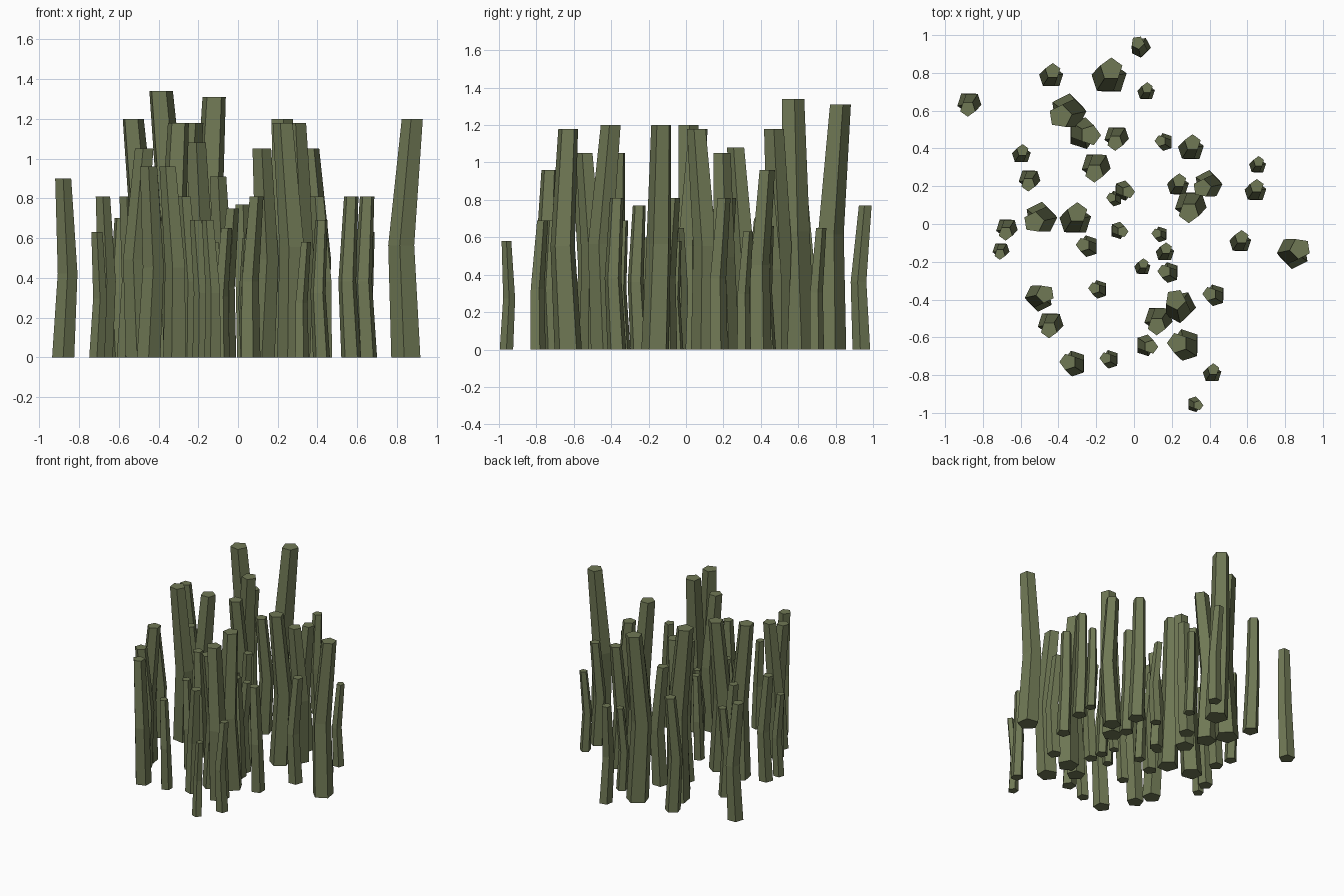
import bpy
import bmesh
import math
from mathutils import Matrix, Vector

default_cube = bpy.data.objects.get("Cube")
if default_cube:
    bpy.data.objects.remove(default_cube, do_unlink=True)

SIDES = 5
LEAN = 0.037        # sideways shift of the tip, per unit of height
KINK = 0.025        # sideways shift of the middle joint
COMPASS = ["east", "northeast", "north", "northwest",
           "west", "southwest", "south", "southeast"]


def make_material(name, colour):
    material = bpy.data.materials.new(name)
    material.use_nodes = True
    material.diffuse_color = colour
    shader = material.node_tree.nodes["Principled BSDF"]
    shader.inputs["Base Color"].default_value = colour
    return material


def make_stalk_mesh(material):
    """Closed five-sided stalk of unit height with one kink, leaning along +x."""
    kink_angle = math.radians(97)
    rings = [
        (Vector((0, 0, 0)), 0.065),
        (Vector((KINK * math.cos(kink_angle), KINK * math.sin(kink_angle), 0.47)), 0.058),
        (Vector((LEAN, 0, 1)), 0.047),
    ]
    bm = bmesh.new()
    loops = []
    for centre, radius in rings:
        circle = bmesh.ops.create_circle(
            bm, segments=SIDES, radius=radius,
            matrix=Matrix.Translation(centre) @ Matrix.Rotation(math.pi / 2, 4, "Z"))
        loops.append(circle["verts"])
    for lower, upper in zip(loops, loops[1:]):
        for i in range(SIDES):
            j = (i + 1) % SIDES
            bm.faces.new((lower[i], lower[j], upper[j], upper[i]))
    bm.faces.new(loops[0])
    bm.faces.new(loops[-1])
    bmesh.ops.recalc_face_normals(bm, faces=bm.faces)
    # Turn the section so that one corner points along the lean
    corner = max(loops[0], key=lambda v: v.co.x).co
    turn = -math.atan2(corner.y, corner.x)
    for verts, (centre, radius) in zip(loops, rings):
        bmesh.ops.rotate(bm, verts=verts, cent=centre,
                         matrix=Matrix.Rotation(turn, 3, "Z"))
    mesh = bpy.data.meshes.new("stalk")
    bm.to_mesh(mesh)
    bm.free()
    mesh.materials.append(material)
    return mesh


def plant(name, mesh, tip_x, tip_y, height, direction):
    """Place one stalk by its tip, leaning in a compass direction."""
    angle = COMPASS.index(direction) * math.pi / 4
    stalk = bpy.data.objects.new(name, mesh)
    stalk.location = (tip_x - LEAN * height * math.cos(angle),
                      tip_y - LEAN * height * math.sin(angle), 0)
    stalk.rotation_euler.z = angle
    stalk.scale = (height, height, height)
    bpy.context.collection.objects.link(stalk)


# Tip position, height and lean of every stalk
tall = [
    (-.12, .82, 1.31, "north"), (-.39, .57, 1.34, "southwest"),
    (-.23, .47, 1.18, "east"), (-.21, .27, 1.08, "south"),
    (.36, .19, 1.05, "southwest"), (.29, .06, 1.18, "south"),
    (-.53, .01, 1.2, "southwest"), (-.3, .06, 1.18, "north"),
    (.88, -.13, 1.2, "northeast"), (-.47, -.37, 1.05, "northeast"),
    (.22, -.4, 1.2, "northwest"), (.12, -.54, 1.05, "south"),
    (.23, -.63, 1.18, "west"),
]
medium = [
    (.02, .96, .77, "northwest"), (-.43, .81, .9, "north"),
    (-.88, .61, .9, "south"), (-.1, .43, .91, "south"),
    (-.56, .21, .81, "south"), (.31, .43, .96, "north"),
    (.24, .23, .81, "north"), (-.03, .17, .75, "east"),
    (.65, .2, .81, "north"), (-.27, -.11, .81, "west"),
    (.16, -.25, .77, "west"), (.57, -.07, .81, "north"),
    (-.68, -.05, .81, "south"), (.4, -.37, .81, "west"),
    (-.45, -.56, .96, "south"), (.09, -.65, .81, "east"),
    (-.35, -.73, .96, "west"),
]
short = [
    (.07, .72, .65, "north"), (-.59, .39, .7, "north"),
    (.14, .44, .66, "west"), (-.12, .14, .58, "west"),
    (.66, .33, .63, "north"), (-.06, -.04, .65, "east"),
    (.12, -.05, .58, "west"), (.17, -.13, .69, "north"),
    (.05, -.21, .6, "north"), (-.71, -.16, .63, "south"),
    (-.21, -.34, .69, "west"), (-.15, -.71, .69, "west"),
    (.42, -.77, .69, "north"), (.34, -.96, .58, "east"),
]

stalk_mesh = make_stalk_mesh(make_material("olive_green", (0.16, 0.188, 0.09, 1)))
for group, stalks in (("tall_stalk", tall), ("medium_stalk", medium), ("short_stalk", short)):
    for number, stalk in enumerate(stalks, start=1):
        plant(f"{group}_{number}", stalk_mesh, *stalk)
